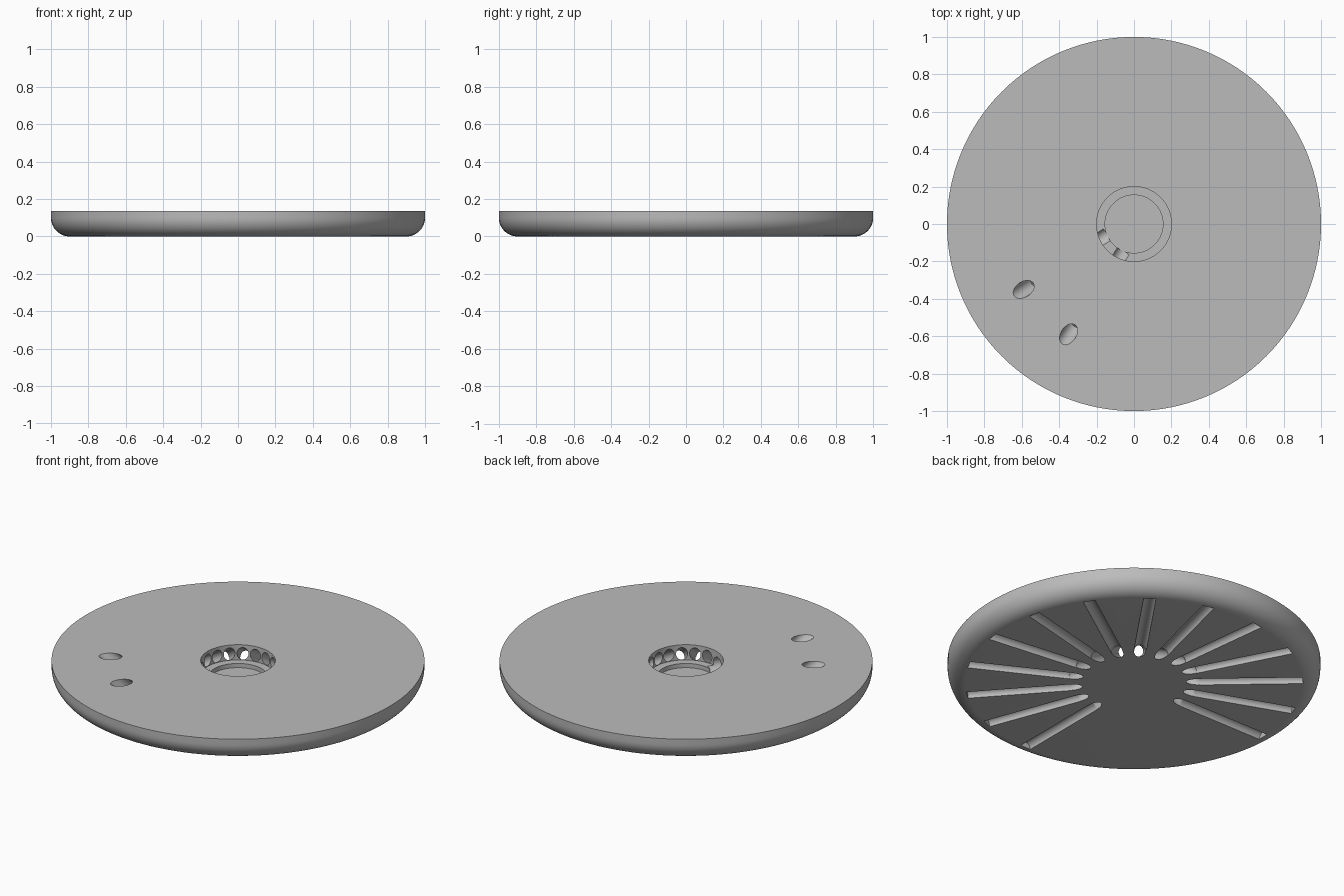
import bpy
import bmesh
from math import cos, sin, pi, radians
from mathutils import Vector, Matrix

if "Cube" in bpy.data.objects:
    bpy.data.objects.remove(bpy.data.objects["Cube"], do_unlink=True)

HEIGHT = 0.135
RIM = 0.1           # radius of the rounded lower edge
POCKET = 0.2
LEDGE_Z = 0.045

grey = bpy.data.materials.new("plain grey")
grey.use_nodes = True
grey.diffuse_color = (0.5, 0.5, 0.5, 1)
grey.node_tree.nodes["Principled BSDF"].inputs["Base Color"].default_value = (0.5, 0.5, 0.5, 1)


def add_object(name, bm):
    bmesh.ops.recalc_face_normals(bm, faces=bm.faces)
    mesh = bpy.data.meshes.new(name)
    bm.to_mesh(mesh)
    bm.free()
    mesh.materials.append(grey)
    obj = bpy.data.objects.new(name, mesh)
    bpy.context.collection.objects.link(obj)
    return obj


def lathe(name, profile, steps):
    bm = bmesh.new()
    verts = [bm.verts.new((r, 0, z)) for r, z in profile]
    edges = [bm.edges.new(pair) for pair in zip(verts, verts[1:])]
    bmesh.ops.spin(bm, geom=verts + edges, cent=(0, 0, 0), axis=(0, 0, 1),
                   angle=2 * pi, steps=steps)
    bmesh.ops.remove_doubles(bm, verts=bm.verts, dist=1e-5)
    return add_object(name, bm)


cutters = []


def drill(start, end, radius):
    """Round cutter running between two points."""
    start, end = Vector(start), Vector(end)
    axis = end - start
    matrix = Matrix.Translation((start + end) / 2) @ axis.to_track_quat("Z", "Y").to_matrix().to_4x4()
    bm = bmesh.new()
    bmesh.ops.create_cone(bm, cap_ends=True, segments=32, radius1=radius,
                          radius2=radius, depth=axis.length, matrix=matrix)
    obj = add_object("drill_cutter", bm)
    obj.hide_render = True
    cutters.append(obj)


# Round dish with a stepped central pocket and a rounded lower edge
profile = [(0, 0.02), (0.155, 0.02), (0.155, LEDGE_Z), (POCKET, LEDGE_Z),
           (POCKET, HEIGHT), (1, HEIGHT)]
for i in range(13):
    a = i / 12 * pi / 2
    profile.append((1 - RIM + RIM * cos(a), RIM - RIM * sin(a)))
profile.append((0, 0))
disc = lathe("disc", profile, 128)

# Radial grooves underneath, each fed by a sloping channel from the pocket
for i in range(14):
    a = radians(-90 + i * 270 / 13)
    d = Vector((cos(a), sin(a), 0))
    drill(d * 0.35, d * 0.905, 0.033)
    drill(d * 0.165 + Vector((0, 0, 0.103)), d * 0.385 + Vector((0, 0, -0.025)), 0.031)

# Two buried tunnels from the pocket, each turning up to an opening on top
for mouth, inner in (((-0.59, -0.35), (-0.165, -0.07)),
                     ((-0.35, -0.59), (-0.07, -0.165))):
    mouth, inner = Vector((*mouth, 0)), Vector((*inner, 0))
    d = (mouth - inner).normalized()
    up = Vector((0, 0, 1))
    bend = mouth - d * 0.08 + up * 0.063
    drill(inner - d * 0.025 + up * 0.063, bend + d * 0.02, 0.041)
    drill(bend, mouth + d * 0.08 + up * (HEIGHT + 0.072), 0.041)

# Cut everything, then bake the result
for cutter in cutters:
    mod = disc.modifiers.new("cut", "BOOLEAN")
    mod.operation = "DIFFERENCE"
    mod.solver = "EXACT"
    mod.object = cutter
bpy.context.view_layer.update()
graph = bpy.context.evaluated_depsgraph_get()
baked = bpy.data.meshes.new_from_object(disc.evaluated_get(graph))
disc.modifiers.clear()
disc.data = baked
baked.materials.clear()
baked.materials.append(grey)
for cutter in cutters:
    bpy.data.objects.remove(cutter, do_unlink=True)

bpy.ops.object.select_all(action="DESELECT")
disc.select_set(True)
bpy.context.view_layer.objects.active = disc
bpy.ops.object.shade_smooth_by_angle(angle=radians(30))
